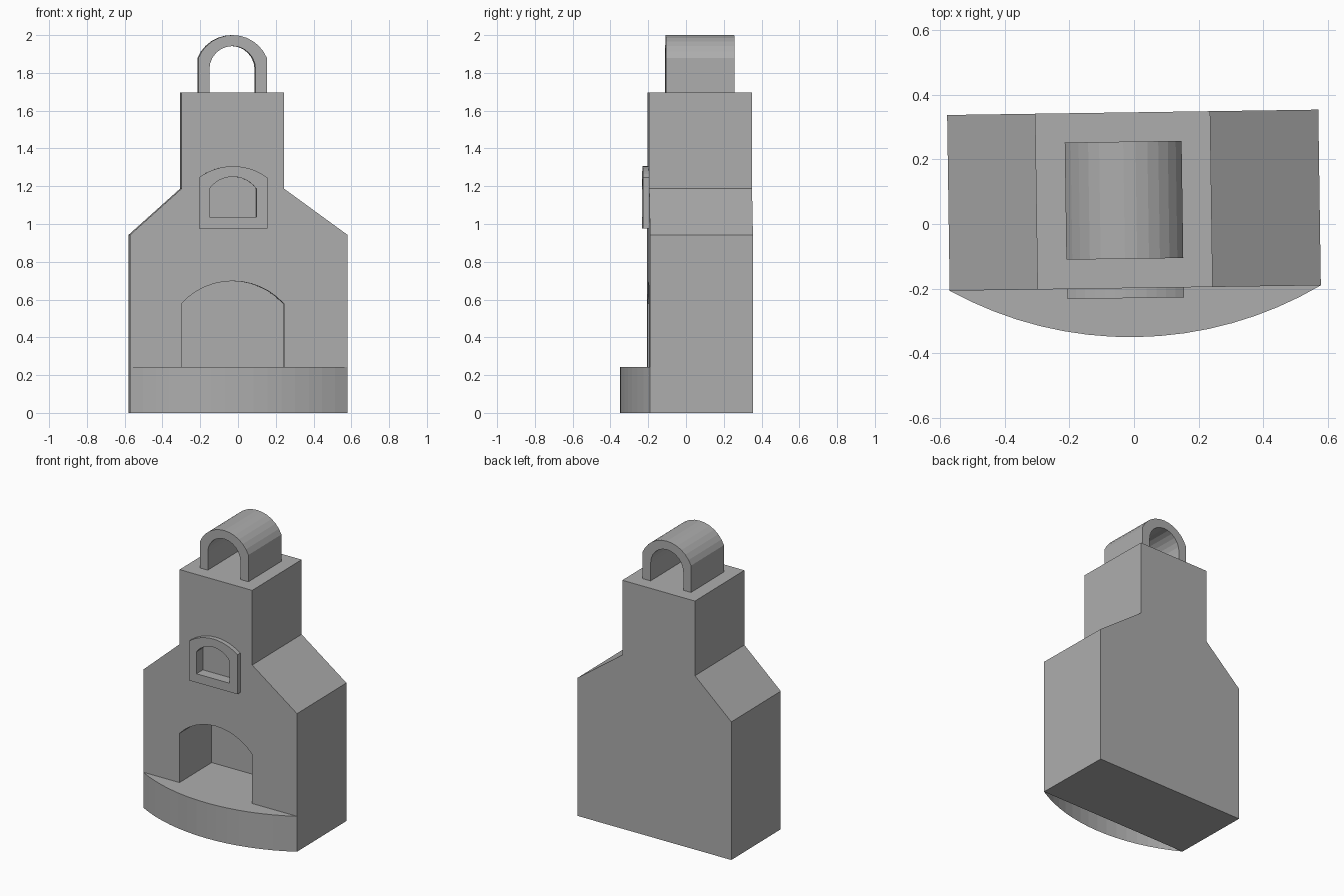
import bpy, bmesh, math

if "Cube" in bpy.data.objects:
    bpy.data.objects.remove(bpy.data.objects["Cube"])

TURN = 0.0145            # the whole model is turned slightly about z
CENTRE = (0, 0.0745, 0)  # middle of the body block
FRONT, BACK = -0.273, 0.2715   # local y of the body front and back
HEARTH = 0.242           # height of the hearth and firebox floor

# Dark grey stone
stone = bpy.data.materials.new("stone")
stone.diffuse_color = (0.42, 0.42, 0.42, 1)
stone.use_nodes = True
stone.node_tree.nodes["Principled BSDF"].inputs["Base Color"].default_value = stone.diffuse_color


def arc(x0, x1, spring, top, n=12):
    """Circular arc points from (x0, spring) over the top to (x1, spring)."""
    h, s, cx = (x1 - x0) / 2, top - spring, (x0 + x1) / 2
    r = (h * h + s * s) / (2 * s)
    half = math.atan2(h, r - s)
    return [(cx + r * math.sin(a), top - r + r * math.cos(a))
            for a in (half * (2 * i / n - 1) for i in range(n + 1))]


def arch(x0, x1, bottom, spring, top):
    return [(x0, bottom)] + arc(x0, x1, spring, top) + [(x1, bottom)]


def place(name, bm):
    mesh = bpy.data.meshes.new(name)
    bm.to_mesh(mesh)
    bm.free()
    mesh.materials.append(stone)
    obj = bpy.data.objects.new(name, mesh)
    bpy.context.collection.objects.link(obj)
    obj.location = CENTRE
    obj.rotation_euler.z = TURN
    return obj


def prism(name, profile, y0, y1):
    """Extrude an x-z profile from y0 to y1."""
    bm = bmesh.new()
    face = bm.faces.new([bm.verts.new((x, y0, z)) for x, z in profile])
    ext = bmesh.ops.extrude_face_region(bm, geom=[face], use_keep_orig=True)
    for v in ext["geom"]:
        if isinstance(v, bmesh.types.BMVert):
            v.co.y = y1
    bmesh.ops.recalc_face_normals(bm, faces=bm.faces)
    return place(name, bm)


def cut(obj, cutter):
    mod = obj.modifiers.new(cutter.name, 'BOOLEAN')
    mod.operation = 'DIFFERENCE'
    mod.solver = 'EXACT'
    mod.object = cutter
    cutter.hide_render = True
    cutter.display_type = 'WIRE'


# Body with shoulders and chimney neck
body = prism("chimney_body", [
    (-0.575, 0), (0.575, 0), (0.575, 0.943), (0.24, 1.187), (0.24, 1.697),
    (-0.303, 1.697), (-0.303, 1.187), (-0.575, 0.943)], FRONT, BACK)

# Raised frame around the niche
frame = prism("niche_frame", arch(-0.211, 0.151, 0.976, 1.246, 1.306), -0.304, -0.268)

# Firebox and niche openings
firebox = prism("firebox_cutter", arch(-0.304, 0.239, HEARTH, 0.578, 0.698), -0.5, FRONT + 0.355)
niche = prism("niche_cutter", arch(-0.156, 0.093, 1.036, 1.186, 1.25), -0.5, -0.234)
cut(body, firebox)
cut(body, niche)
cut(frame, niche)

# Arched chimney cap, open front and back
outer = arch(-0.212, 0.15, 1.697, 1.88, 2.0)
inner = arch(-0.154, 0.09, 1.697, 1.82, 1.942)
prism("chimney_cap", outer + inner[::-1], -0.182, 0.181)

# Curved hearth: top and rounded front wall, open underneath
bm = bmesh.new()
curve = [(x, FRONT - d) for x, d in arc(-0.575, 0.575, 0, 0.152, 16)]
low = [bm.verts.new((x, y, 0)) for x, y in curve]
high = [bm.verts.new((x, y, HEARTH)) for x, y in curve]
bm.faces.new(high)
for i in range(len(curve) - 1):
    bm.faces.new((low[i], low[i + 1], high[i + 1], high[i]))
place("hearth", bm)
